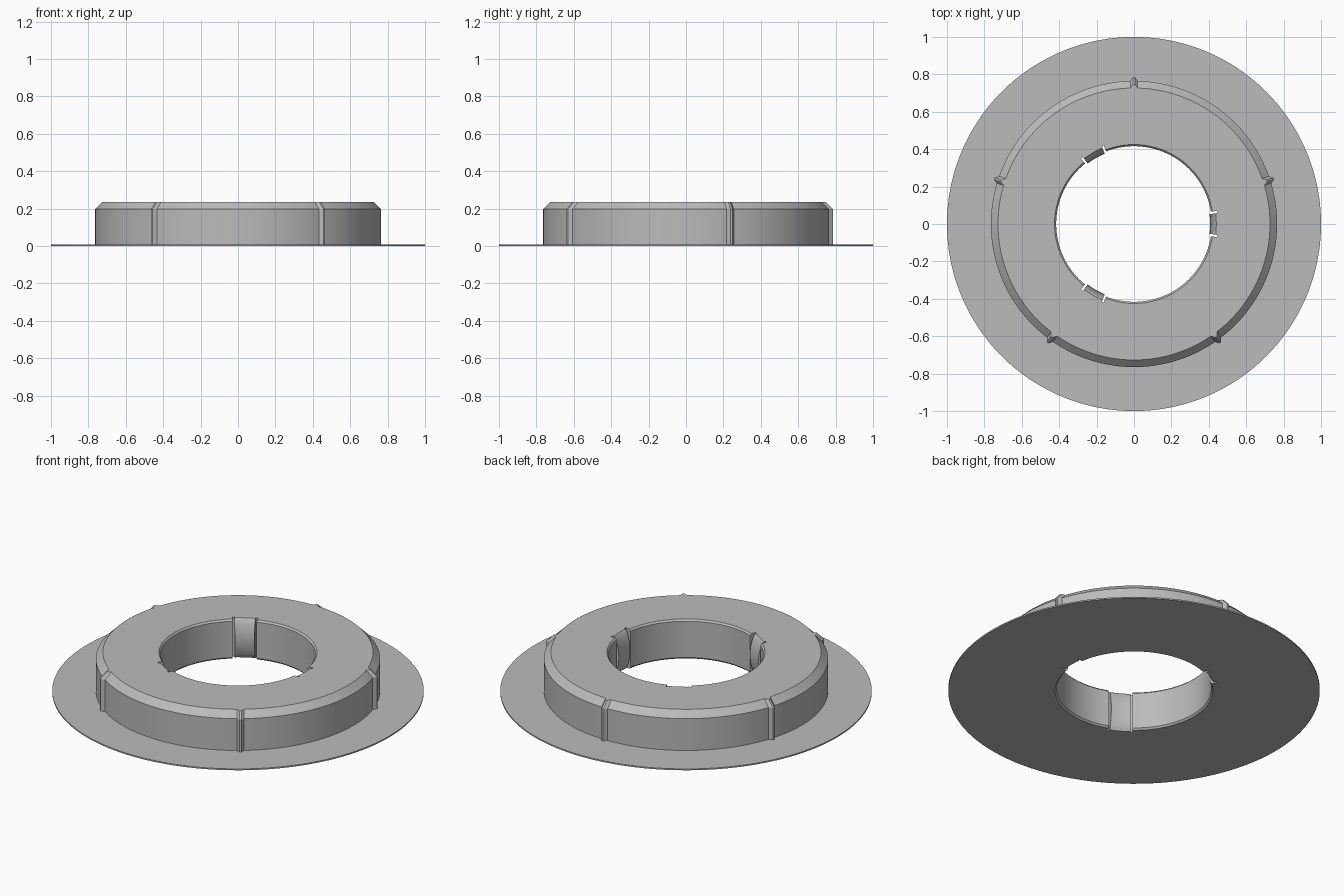
import bpy, bmesh
from math import sin, cos, pi, radians

cube = bpy.data.objects.get("Cube")
if cube:
    bpy.data.objects.remove(cube)

grey = bpy.data.materials.new("plain grey")
grey.use_nodes = True
colour = (0.5, 0.5, 0.5, 1)
grey.diffuse_color = colour
grey.node_tree.nodes["Principled BSDF"].inputs["Base Color"].default_value = colour

RIDGES = [18 + 72 * i for i in range(5)]
CLIPS = [0, 120, 240]
TAB, SLOT, STEP = 7.4, 9.0, 0.02      # clip half-angles and sharp-wall step, degrees
TOP, FLANGE = 0.235, 0.008


def offset(angle, centres):
    """Smallest angular distance to any centre."""
    return min(abs((angle - c + 180) % 360 - 180) for c in centres)


def ridge(angle):
    """Radial bulge of the five outer ridges."""
    return 0.02 * min(1, max(0, (1.5 - offset(angle, RIDGES)) / 1.1))


def bore(angle, z):
    """Bore radius: chamfered hole, three bowed clips between thin slots."""
    d = offset(angle, CLIPS)
    if d < TAB + STEP / 2:
        return 0.44 - 0.033 * sin(pi * z / TOP) ** 0.7 if 0 < z < TOP else 0.44
    if d < SLOT + STEP / 2:
        return 0.45
    return 0.425 if z in (0, TOP) else 0.416


# Angles: even steps plus the exact edges of the ridges and clips
angles = set(range(0, 360, 2))
for c in RIDGES:
    angles.update((c + s * a) % 360 for s in (-1, 1) for a in (0.4, 1.5))
for c in CLIPS:
    angles.update((c + s * a) % 360 for s in (-1, 1)
                  for a in (TAB, TAB + STEP, SLOT, SLOT + STEP))
angles = sorted(angles)


def section(a):
    """Closed radial cross-section at one angle."""
    bump = ridge(a)
    outer = [(1, 0), (1, FLANGE), (0.765 + bump, FLANGE),
             (0.765 + bump, 0.197), (0.727 + bump, TOP)]
    levels = [TOP, 0.225, 0.205, 0.165, 0.118, 0.07, 0.03, 0.01, 0]
    return outer + [(bore(a, z), z) for z in levels]


# Flanged hub lofted around the axis
bm = bmesh.new()
loops = [[bm.verts.new((r * cos(radians(a)), r * sin(radians(a)), z))
          for r, z in section(a)] for a in angles]
for i, this in enumerate(loops):
    after = loops[(i + 1) % len(loops)]
    for j in range(len(this)):
        k = (j + 1) % len(this)
        bm.faces.new((this[j], after[j], after[k], this[k]))
bmesh.ops.recalc_face_normals(bm, faces=bm.faces)
mesh = bpy.data.meshes.new("flanged_hub")
bm.to_mesh(mesh)
bm.free()
mesh.materials.append(grey)
hub = bpy.data.objects.new("flanged_hub", mesh)
bpy.context.collection.objects.link(hub)
bpy.ops.object.select_all(action='DESELECT')
hub.select_set(True)
bpy.context.view_layer.objects.active = hub
bpy.ops.object.shade_smooth_by_angle(angle=radians(25))
